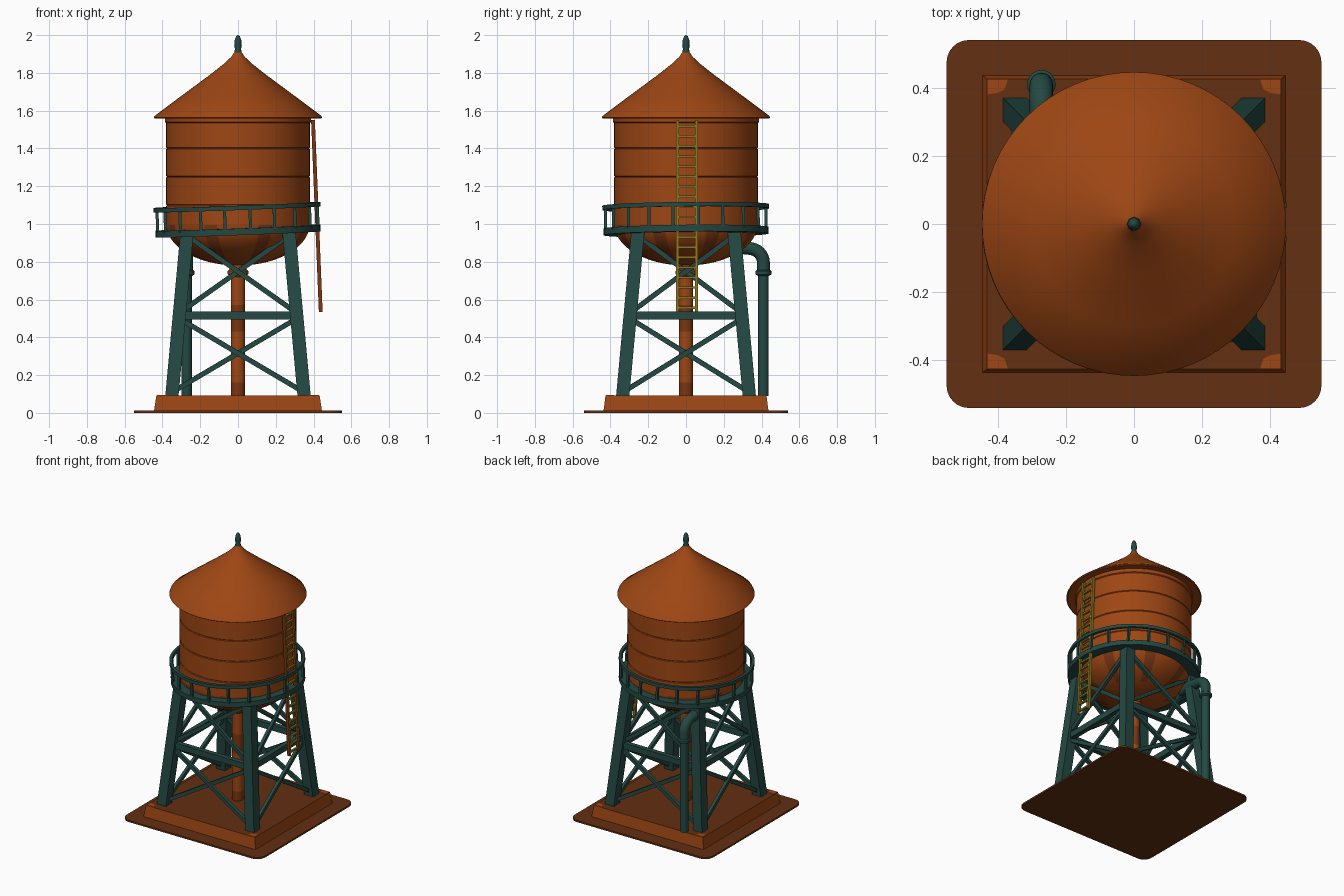
import bpy, bmesh, math
from mathutils import Vector, Matrix

if "Cube" in bpy.data.objects:
    bpy.data.objects.remove(bpy.data.objects["Cube"])


def mat(name, c):
    m = bpy.data.materials.new(name)
    m.diffuse_color = (*c, 1)
    m.use_nodes = True
    m.node_tree.nodes["Principled BSDF"].inputs["Base Color"].default_value = m.diffuse_color
    return m


RUST = mat("rust orange", (0.34, 0.062, 0.007))
DARK = mat("dark rust", (0.20, 0.037, 0.006))
EARTH = mat("earth brown", (0.125, 0.029, 0.006))
TEAL = mat("dark teal", (0.018, 0.066, 0.056))
YELLOW = mat("ladder yellow", (0.27, 0.18, 0.014))


def finish(name, bm, mats, rule=None, smooth=None):
    bmesh.ops.recalc_face_normals(bm, faces=bm.faces)
    bm.normal_update()
    if rule:
        for f in bm.faces:
            f.material_index = rule(f.calc_center_median(), f.normal)
    me = bpy.data.meshes.new(name)
    bm.to_mesh(me)
    bm.free()
    ob = bpy.data.objects.new(name, me)
    bpy.context.collection.objects.link(ob)
    for m in mats:
        me.materials.append(m)
    if smooth:
        bpy.context.view_layer.objects.active = ob
        bpy.ops.object.select_all(action='DESELECT')
        ob.select_set(True)
        bpy.ops.object.shade_smooth_by_angle(angle=math.radians(smooth))
    return ob


def lathe(bm, prof, n=64, closed=False, at=(0, 0)):
    """Revolve (radius, z) points around the z axis."""
    rings = []
    for r, z in prof:
        if r < 1e-5:
            rings.append([bm.verts.new((at[0], at[1], z))] * n)
        else:
            rings.append([bm.verts.new((at[0] + r * math.cos(2 * math.pi * i / n),
                                        at[1] + r * math.sin(2 * math.pi * i / n), z))
                          for i in range(n)])
    pairs = list(zip(rings, rings[1:] + rings[:1])) if closed else list(zip(rings, rings[1:]))
    for a, b in pairs:
        for i in range(n):
            j = (i + 1) % n
            vs = list(dict.fromkeys((a[i], a[j], b[j], b[i])))
            if len(vs) > 2:
                bm.faces.new(vs)


def prism(bm, loops):
    """Join equal vertex loops into a capped solid."""
    ls = [[bm.verts.new(p) for p in l] for l in loops]
    n = len(ls[0])
    for a, b in zip(ls, ls[1:]):
        for i in range(n):
            bm.faces.new((a[i], a[(i + 1) % n], b[(i + 1) % n], b[i]))
    bm.faces.new(ls[0])
    bm.faces.new(ls[-1])


def bar(bm, p, q, w, h):
    """Rectangular bar from p to q; w sideways, h upwards."""
    p, q = Vector(p), Vector(q)
    d = (q - p).normalized()
    up = Vector((0, 0, 1)) if abs(d.z) < 0.95 else Vector((1, 0, 0))
    s = d.cross(up).normalized()
    u = s.cross(d)
    prism(bm, [[c + s * w / 2 * a + u * h / 2 * b
                for a, b in ((-1, -1), (1, -1), (1, 1), (-1, 1))] for c in (p, q)])


def square(x, y, hx, hy, z):
    return [(x + a * hx, y + b * hy, z) for a, b in ((-1, -1), (1, -1), (1, 1), (-1, 1))]


# ground plate with rounded corners
bm = bmesh.new()
R = 0.065
outline = []
for k, (sx, sy) in enumerate(((1, 1), (-1, 1), (-1, -1), (1, -1))):
    for i in range(7):
        a = math.pi / 2 * (k + i / 6)
        outline.append((sx * (0.55 - R) + R * math.cos(a), sy * (0.54 - R) + R * math.sin(a)))
prism(bm, [[(x, y, z) for x, y in outline] for z in (0, 0.012)])
finish("ground_plate", bm, [EARTH])

# foundation slab, brown on top, with worn corners
bm = bmesh.new()
prism(bm, [square(0, 0, 0.445, 0.437, 0.008), square(0, 0, 0.432, 0.426, 0.092)])
finish("foundation_slab", bm, [RUST, EARTH], lambda c, n: 1 if n.z > 0.5 else 0)
bm = bmesh.new()
for sx in (-1, 1):
    for sy in (-1, 1):
        prism(bm, [[(sx * x, sy * y, z) for x, y in
                    ((0.43, 0.424), (0.37, 0.424), (0.38, 0.395), (0.40, 0.385), (0.43, 0.38))]
                   for z in (0.091, 0.094)])
finish("slab_corner_wear", bm, [RUST])

# legs
Z0, Z1 = 0.09, 0.955


def leg_at(z):
    t = (z - Z0) / (Z1 - Z0)
    return 0.35 - 0.08 * t, 0.335 - 0.08 * t


bm = bmesh.new()
for sx in (-1, 1):
    for sy in (-1, 1):
        prism(bm, [square(sx * leg_at(z)[0], sy * leg_at(z)[1], 0.035, 0.035, z) for z in (Z0, Z1)])
finish("tower_legs", bm, [TEAL])

# horizontal beams and cross braces on the four sides
beams, braces = bmesh.new(), bmesh.new()
for s in (-1, 1):
    x, y = leg_at(0.515)
    bar(beams, (-x, s * y, 0.515), (x, s * y, 0.515), 0.035, 0.042)
    bar(beams, (s * x, -y, 0.515), (s * x, y, 0.515), 0.035, 0.042)
    for lo, hi in ((0.11, 0.50), (0.53, 0.94)):
        (xa, ya), (xb, yb) = leg_at(lo), leg_at(hi)
        for d in (-1, 1):
            o = 0.006 * d
            bar(braces, (-d * xa, s * ya + o, lo), (d * xb, s * yb + o, hi), 0.022, 0.026)
            bar(braces, (s * xa + o, -d * ya, lo), (s * xb + o, d * yb, hi), 0.022, 0.026)
finish("tower_beams", beams, [TEAL])
finish("cross_braces", braces, [TEAL])

# central riser pipe with collar and worn bands
bm = bmesh.new()
lathe(bm, [(0, 0.09), (0.038, 0.09), (0.038, 0.16), (0.038, 0.43), (0.038, 0.57), (0.038, 0.72),
           (0.055, 0.735), (0.055, 0.75), (0.045, 0.76), (0.05, 0.81), (0, 0.81)], 24)
finish("riser_pipe", bm, [RUST, DARK],
       lambda c, n: 1 if c.z < 0.16 or 0.43 < c.z < 0.57 else 0, 35)

# tank bowl with panels
bm = bmesh.new()
lathe(bm, [(0.38 * math.cos(a), 1.0 - 0.22 * math.sin(a))
           for a in (math.pi / 2 * i / 14 for i in range(15))], 64)
finish("tank_bowl", bm, [RUST, DARK],
       lambda c, n: 1 if c.z > 0.82 and math.cos(8 * math.atan2(c.y, c.x)) < -0.85 else 0, 50)

# tank drum with plate seams
bm = bmesh.new()
prof = [(0.38, 0.995)]
for z in (1.10, 1.25, 1.40):
    prof += [(0.38, z - 0.004), (0.376, z), (0.38, z + 0.004)]
prof += [(0.38, 1.535), (0.387, 1.54), (0.387, 1.57)]
lathe(bm, prof, 64)
finish("tank_drum", bm, [RUST], None, 30)

# conical roof with a thin rim
bm = bmesh.new()
lathe(bm, [(0, 1.57), (0.39, 1.565), (0.44, 1.558), (0.446, 1.563), (0.442, 1.572), (0.30, 1.678),
           (0.15, 1.789), (0.07, 1.852), (0.035, 1.886), (0.02, 1.908), (0, 1.91)], 64)
finish("roof_cone", bm, [RUST], None, 40)

# finial
bm = bmesh.new()
lathe(bm, [(0, 1.89), (0.019, 1.89), (0.019, 1.915), (0.016, 1.925), (0.02, 1.945), (0.017, 1.975),
           (0.009, 1.995), (0, 2.0)], 16)
finish("roof_finial", bm, [TEAL], None, 50)

# walkway and railing, slightly tilted as one
TILT = (Matrix.Translation((0, 0, 0.96)) @ Matrix.Rotation(math.radians(-2.1), 4, 'Y')
        @ Matrix.Rotation(math.radians(0.6), 4, 'X'))
bm = bmesh.new()
lathe(bm, [(0.355, -0.015), (0.437, -0.015), (0.437, 0.02), (0.355, 0.02)], 64, True)
finish("walkway", bm, [TEAL], None, 30).matrix_world = TILT
bm = bmesh.new()
lathe(bm, [(0.422, 0.118), (0.442, 0.118), (0.442, 0.141), (0.422, 0.141)], 64, True)
for i in range(20):
    a = math.radians(9 + 18 * i)
    x, y = 0.43 * math.cos(a), 0.43 * math.sin(a)
    bar(bm, (x, y, 0.01), (x, y, 0.13), 0.016, 0.016)
finish("railing", bm, [TEAL], None, 30).matrix_world = TILT

# ladder leaning against the drum
TOP, BOT = Vector((0.397, 0.005, 1.55)), Vector((0.438, 0.005, 0.535))
bm = bmesh.new()
for s in (-1, 1):
    o = Vector((0, s * 0.05, 0))
    bar(bm, BOT + o, TOP + o, 0.016, 0.02)
finish("ladder_rails", bm, [YELLOW, DARK], lambda c, n: 1 if n.y < -0.9 else 0)
bm = bmesh.new()
for i in range(19):
    c = BOT.lerp(TOP, (i + 0.4) / 19)
    bar(bm, c - Vector((0, 0.05, 0)), c + Vector((0, 0.05, 0)), 0.014, 0.012)
finish("ladder_rungs", bm, [YELLOW])

# overflow pipe: bent tube down the back
path = [(0.16, 0.885), (0.33, 0.872)]
path += [(0.335 + 0.075 * math.sin(a), 0.795 + 0.075 * math.cos(a))
         for a in (math.pi / 2 * i / 8 for i in range(1, 9))] + [(0.41, 0.74)]
bm = bmesh.new()
loops = []
for i, (y, z) in enumerate(path):
    a, b = path[max(i - 1, 0)], path[min(i + 1, len(path) - 1)]
    t = Vector((0, b[0] - a[0], b[1] - a[1])).normalized()
    n = Vector((1, 0, 0)).cross(t)
    loops.append([Vector((-0.272, y, z)) + 0.034 * (Vector((1, 0, 0)) * math.cos(q) + n * math.sin(q))
                  for q in (2 * math.pi * k / 20 for k in range(20))])
prism(bm, loops)
finish("overflow_elbow", bm, [TEAL], None, 40)
bm = bmesh.new()
lathe(bm, [(0, 0.09), (0.028, 0.09), (0.028, 0.725), (0.042, 0.733), (0.042, 0.75), (0.034, 0.757),
           (0, 0.757)], 20, False, (-0.272, 0.41))
finish("overflow_downpipe", bm, [TEAL], None, 40)
